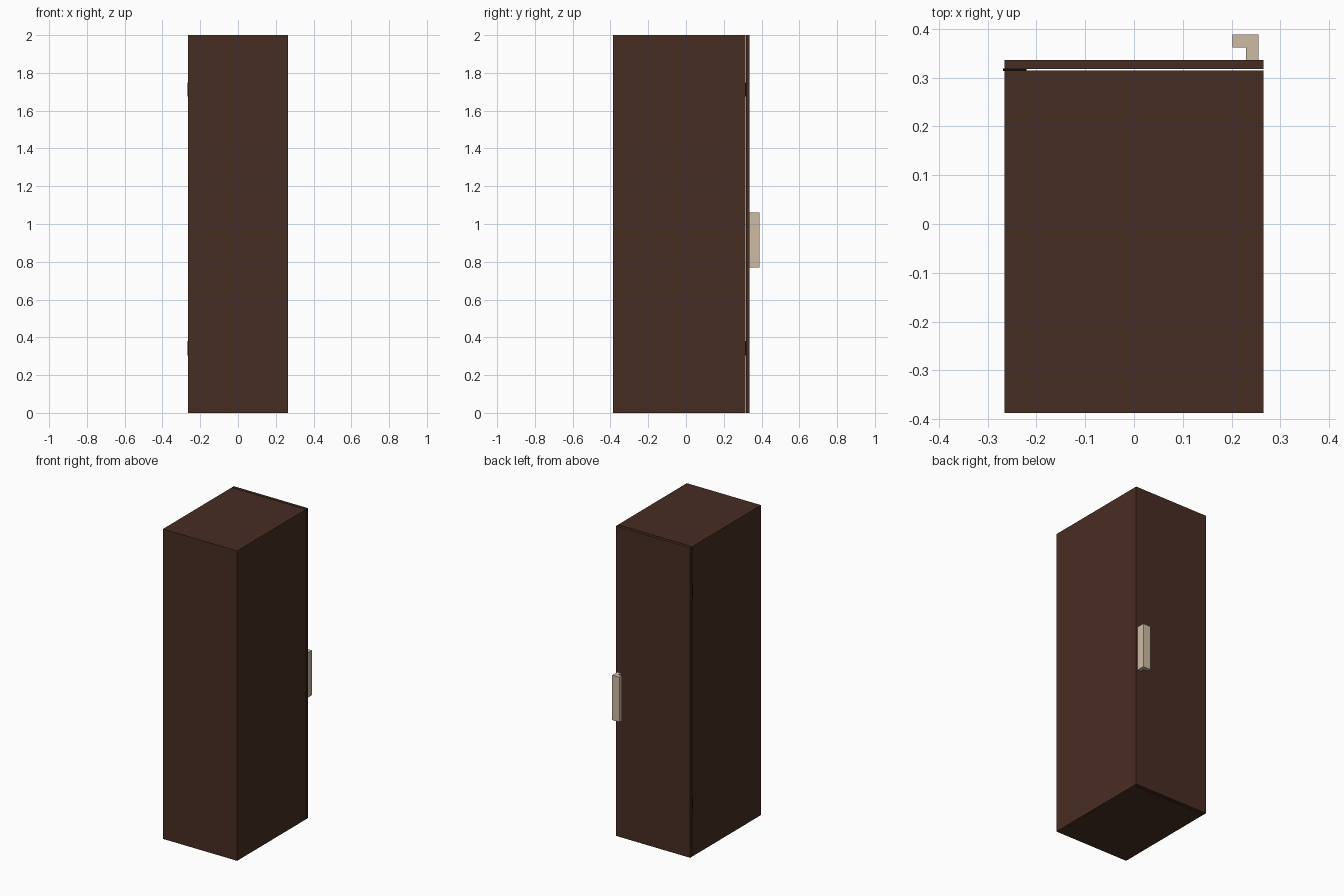
import bpy, bmesh

if "Cube" in bpy.data.objects:
    bpy.data.objects.remove(bpy.data.objects["Cube"])


def material(name, rgb):
    m = bpy.data.materials.new(name)
    m.diffuse_color = (*rgb, 1)
    m.use_nodes = True
    m.node_tree.nodes["Principled BSDF"].inputs["Base Color"].default_value = m.diffuse_color
    return m


WOOD = material("dark_brown_wood", (0.064, 0.026, 0.017))
CREAM = material("cream_handle", (0.61, 0.50, 0.37))
BLACK = material("black_metal", (0.006, 0.004, 0.003))


def box(name, lo, hi, mat):
    bm = bmesh.new()
    bmesh.ops.create_cube(bm, size=1)
    for v in bm.verts:
        v.co = [(lo[i] + hi[i]) / 2 + v.co[i] * (hi[i] - lo[i]) for i in range(3)]
    return finish(name, bm, mat)


def finish(name, bm, mat):
    bmesh.ops.recalc_face_normals(bm, faces=bm.faces)
    me = bpy.data.meshes.new(name)
    bm.to_mesh(me)
    bm.free()
    me.materials.append(mat)
    ob = bpy.data.objects.new(name, me)
    bpy.context.collection.objects.link(ob)
    return ob


W, BACK, MOUTH, H, T = 0.265, -0.387, 0.314, 2.0, 0.022

# Cabinet carcass, open towards the door
box("left_side", (-W, BACK, 0), (-W + T, MOUTH, H), WOOD)
box("right_side", (W - T, BACK, 0), (W, MOUTH, H), WOOD)
box("rear_panel", (-W + T, BACK, 0), (W - T, BACK + T, H), WOOD)
for name, z in (("bottom_panel", 0), ("top_panel", H - T)):
    box(name, (-W + T, BACK + T, z), (W - T, MOUTH, z + T), WOOD)

# Door, separated by a narrow gap
box("door", (-W, 0.318, 0), (W, 0.336, H), WOOD)

# Hinge plates in the gap
for name, z in (("lower_hinge", 0.305), ("upper_hinge", 1.675)):
    box(name, (-0.268, 0.3135, z), (-0.22, 0.3185, z + 0.075), BLACK)

# L-shaped handle extruded upwards
profile = [(0.229, 0.336), (0.255, 0.336), (0.255, 0.388),
           (0.202, 0.388), (0.202, 0.362), (0.229, 0.362)]
bm = bmesh.new()
base = bm.faces.new([bm.verts.new((x, y, 0.77)) for x, y in profile])
ext = bmesh.ops.extrude_face_region(bm, geom=[base], use_keep_orig=True)
for g in ext["geom"]:
    if isinstance(g, bmesh.types.BMVert):
        g.co.z = 1.06
finish("handle", bm, CREAM)
